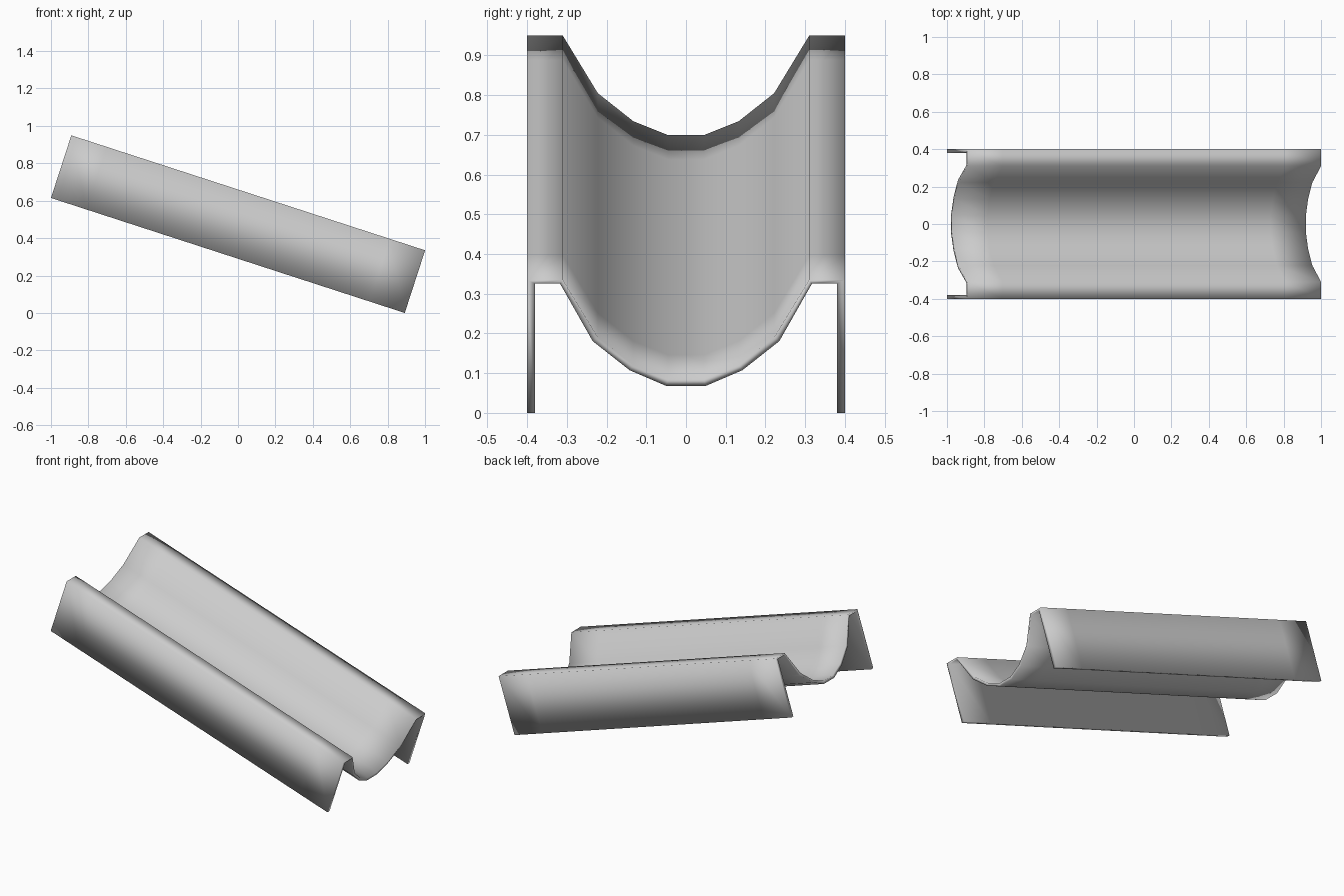
import bpy, bmesh, math

if "Cube" in bpy.data.objects:
    bpy.data.objects.remove(bpy.data.objects["Cube"])

TILT = math.radians(18.0)
LENGTH = 1.989
SEGMENTS = 10

# Half cross-sections (y, height), from outer skirt to trough floor
upper_half = [(0.40, 0), (0.40, 0.352), (0.31, 0.352), (0.222, 0.20), (0.133, 0.126), (0.045, 0.089)]
lower_half = [(0.38, 0), (0.38, 0.342), (0.317, 0.342), (0.235, 0.19), (0.142, 0.113), (0.05, 0.0715)]


def mirrored(half):
    return half + [(-y, v) for y, v in reversed(half)]


upper, lower = mirrored(upper_half), mirrored(lower_half)
n = len(upper)
loop = upper + lower[::-1]
m = len(loop)


def place(u, y, v):
    # Distance u down the slope, height v square to the slope
    c, s = math.cos(TILT), math.sin(TILT)
    return (-1 + u * c + v * s, y, LENGTH * s - u * s + v * c)


# Slide channel: closed profile swept down the slope
bm = bmesh.new()
rings = [[bm.verts.new(place(LENGTH * k / SEGMENTS, y, v)) for y, v in loop]
         for k in range(SEGMENTS + 1)]
for a, b in zip(rings, rings[1:]):
    for i in range(m):
        j = (i + 1) % m
        bm.faces.new((a[i], a[j], b[j], b[i]))

# Thin end rims between the upper and lower skins
for ring in (rings[0], rings[-1]):
    for i in range(n - 1):
        bm.faces.new((ring[i], ring[i + 1], ring[m - 2 - i], ring[m - 1 - i]))

bmesh.ops.recalc_face_normals(bm, faces=bm.faces)
for f in bm.faces:
    f.smooth = True

mesh = bpy.data.meshes.new("slide_channel")
bm.to_mesh(mesh)
bm.free()
slide = bpy.data.objects.new("slide_channel", mesh)
bpy.context.collection.objects.link(slide)
